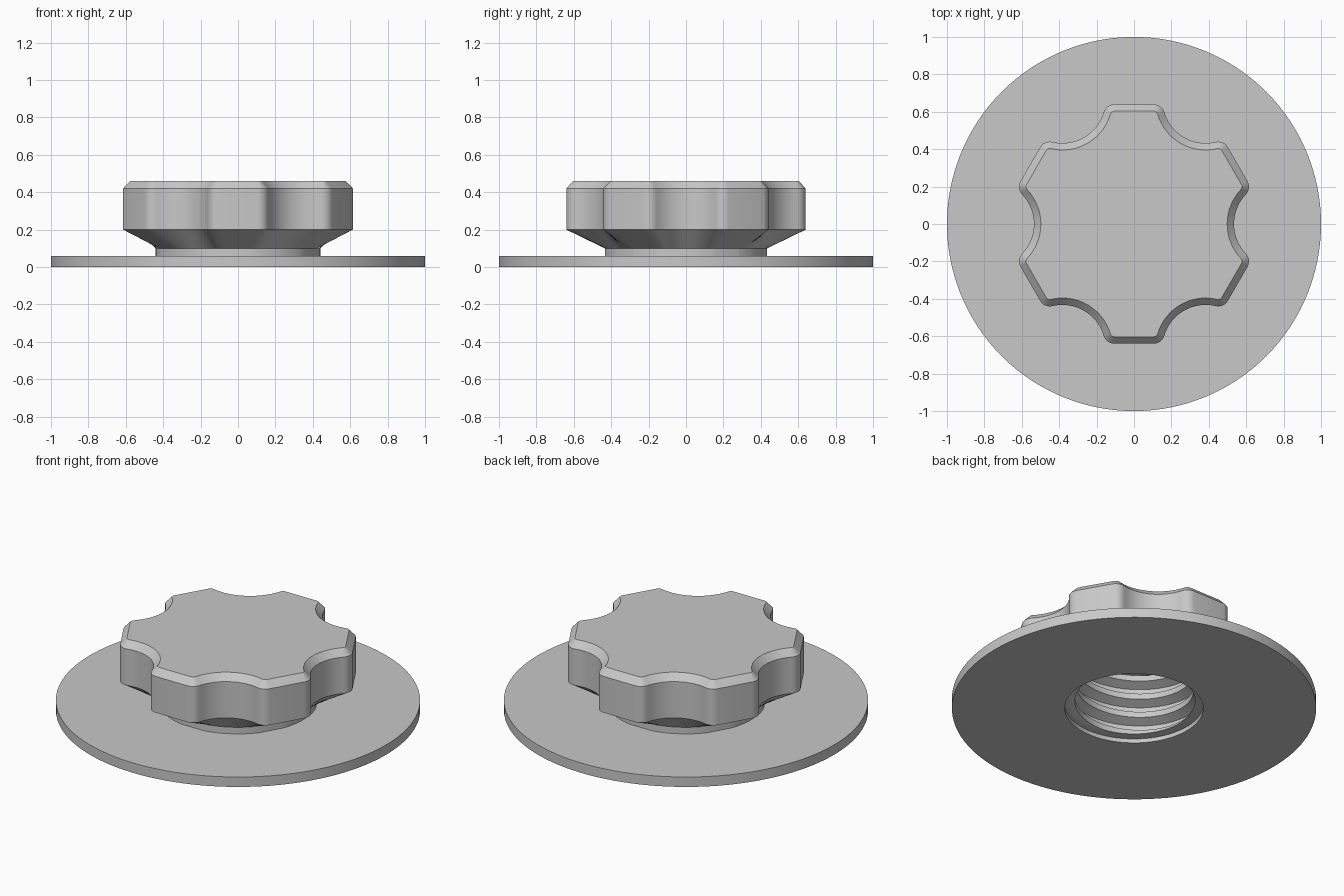
import bpy, bmesh
from math import sin, cos, pi, sqrt, atan2, hypot, radians

if "Cube" in bpy.data.objects:
    bpy.data.objects.remove(bpy.data.objects["Cube"])

grey = bpy.data.materials.new("grey plastic")
grey.use_nodes = True
colour = (0.58, 0.58, 0.58, 1)
grey.diffuse_color = colour
grey.node_tree.nodes["Principled BSDF"].inputs["Base Color"].default_value = colour


def loft(name, rows, wrap=True):
    """Skin a list of equal-length point rows; rising rows face outward."""
    bm = bmesh.new()
    grid = [[bm.verts.new(p) for p in row] for row in rows]
    count = len(grid[0])
    for a, b in zip(grid, grid[1:]):
        for i in range(count if wrap else count - 1):
            j = (i + 1) % count
            bm.faces.new((a[i], a[j], b[j], b[i]))
    bmesh.ops.remove_doubles(bm, verts=bm.verts, dist=1e-5)
    bmesh.ops.dissolve_degenerate(bm, edges=bm.edges, dist=1e-5)
    mesh = bpy.data.meshes.new(name)
    bm.to_mesh(mesh)
    bm.free()
    mesh.materials.append(grey)
    obj = bpy.data.objects.new(name, mesh)
    bpy.context.collection.objects.link(obj)
    bpy.ops.object.select_all(action='DESELECT')
    obj.select_set(True)
    bpy.context.view_layer.objects.active = obj
    bpy.ops.object.shade_smooth_by_angle(angle=radians(28))
    return obj


def circle(r, z, angles):
    return [(r * cos(a), r * sin(a), z) for a in angles]


# Six-lobed grip outline: flat lobe ends, rounded corners, scooped gaps
LOBES, FLAT, ROUND, SCOOP, SCOOP_AT = 6, 0.64, 0.06, 0.23, 0.765


def grip_outline(inset, z):
    sx, sy = SCOOP_AT * cos(pi / LOBES), SCOOP_AT * sin(pi / LOBES)
    cx = FLAT - ROUND
    cy = sy - sqrt((SCOOP + ROUND) ** 2 - (sx - cx) ** 2)
    turn = atan2(sy - cy, sx - cx)
    r, big = ROUND - inset, SCOOP + inset
    corner = [(cx + r * cos(turn * k / 6), cy + r * sin(turn * k / 6))
              for k in range(7)]
    start, end = turn - pi, pi / LOBES - pi
    scoop = [(sx + big * cos(start + (end - start) * k / 8),
              sy + big * sin(start + (end - start) * k / 8)) for k in range(1, 9)]
    half = corner + scoop
    lobe = [(x, -y) for x, y in reversed(half[:-1])] + half
    points = []
    for n in range(LOBES):
        t = pi / 2 + n * 2 * pi / LOBES
        points += [(x * cos(t) - y * sin(t), x * sin(t) + y * cos(t), z)
                   for x, y in lobe]
    return points


# Knob: round neck flaring into the grip, chamfered top edge
rim = grip_outline(0, 0.2)
rim_angles = [atan2(y, x) for x, y, z in rim]
loft("knob", [circle(0.44, 0.06, rim_angles), circle(0.44, 0.1, rim_angles), rim,
              grip_outline(0, 0.42), grip_outline(0.037, 0.46),
              circle(0, 0.46, rim_angles)])

# Flange: wide thin disc with a central opening
SEG = 128
ROOT, CREST, PITCH, LOW, HIGH = 0.38, 0.325, 0.115, 0.025, 0.4
ring = [2 * pi * i / SEG for i in range(SEG)]
loft("flange", [circle(ROOT, 0, ring), circle(1, 0, ring),
                circle(1, 0.06, ring), circle(0.43, 0.06, ring)])

# Threaded socket: blind hole with a helical thread
PROFILE = [(0, ROOT), (0.3, ROOT), (0.5, CREST), (0.8, CREST), (1, ROOT)]


def thread_radius(phase):
    for (p0, r0), (p1, r1) in zip(PROFILE, PROFILE[1:]):
        if phase <= p1:
            return r0 + (r1 - r0) * (phase - p0) / (p1 - p0)
    return ROOT


def thread_row(level, angles):
    row = []
    for a in angles:
        z = min(HIGH, max(LOW, PITCH * (level + a / (2 * pi))))
        r = thread_radius((z / PITCH - a / (2 * pi)) % 1)
        row.append((r * cos(a), r * sin(a), z))
    return row


sweep = [2 * pi * i / SEG for i in range(SEG + 1)]
levels = [n + p for n in range(-2, 5) for p, r in PROFILE[:-1]]
rows = [circle(0, HIGH, sweep)]
rows += [thread_row(level, sweep) for level in reversed(levels)]
rows += [circle(ROOT, LOW, sweep), circle(ROOT, 0, sweep)]
loft("threaded_socket", rows, wrap=False)
